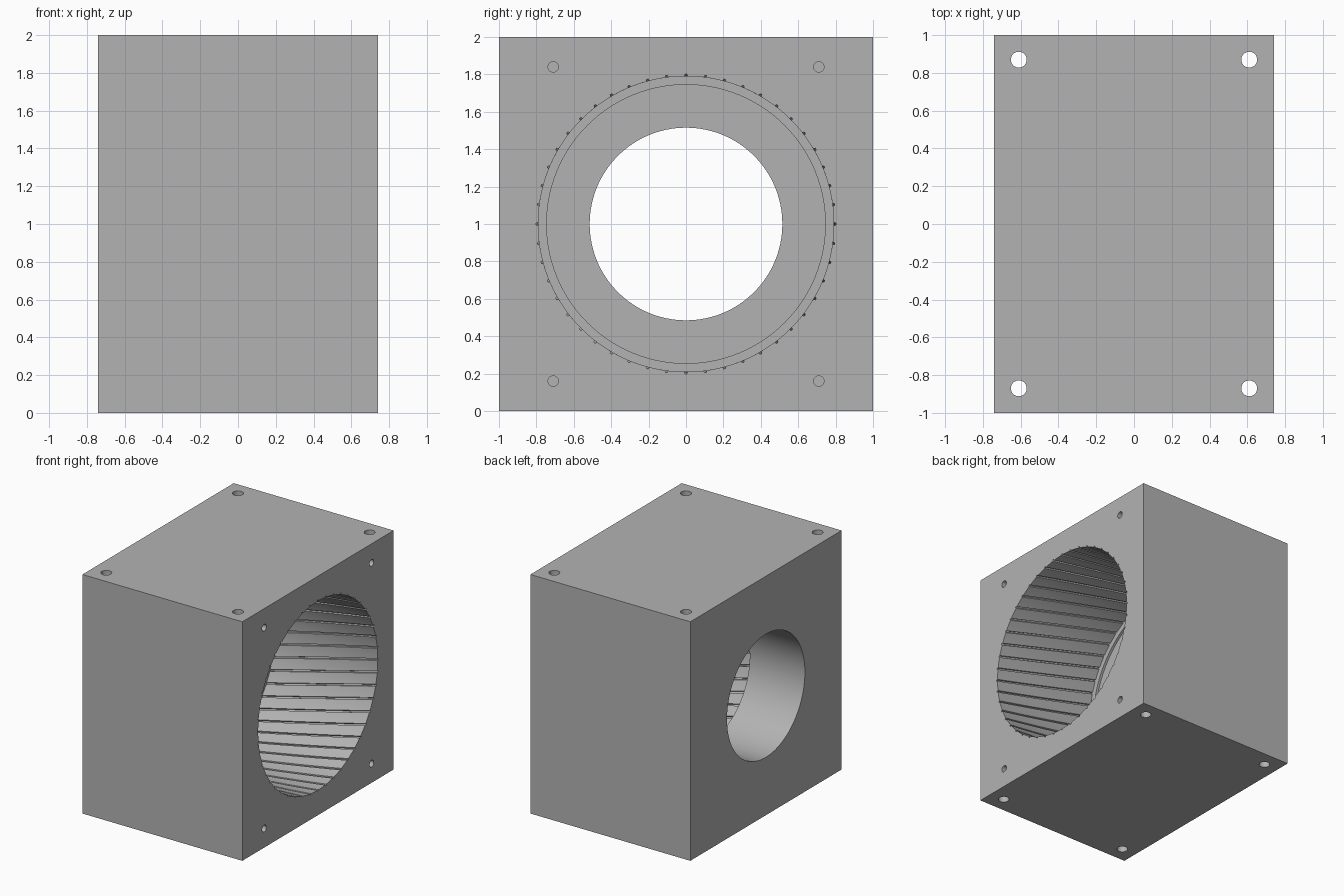
import bpy, bmesh, math
from mathutils import Matrix

if "Cube" in bpy.data.objects:
    bpy.data.objects.remove(bpy.data.objects["Cube"])

HALF_X = 0.74
BORE_R, BORE_DEPTH = 0.79, 0.95
GROOVES, TWIST = 48, 0.3

grey = bpy.data.materials.new("plain grey")
grey.use_nodes = True
grey.diffuse_color = (0.45, 0.45, 0.45, 1)
grey.node_tree.nodes["Principled BSDF"].inputs["Base Color"].default_value = grey.diffuse_color


def finish(name, bm):
    bmesh.ops.recalc_face_normals(bm, faces=bm.faces)
    mesh = bpy.data.meshes.new(name)
    bm.to_mesh(mesh)
    bm.free()
    obj = bpy.data.objects.new(name, mesh)
    mesh.materials.append(grey)
    bpy.context.collection.objects.link(obj)
    return obj


def add_rod(bm, radius, start, end, sides):
    """Cylinder between two points on a line parallel to x or z."""
    axis = end - start
    turn = axis.to_track_quat('Z', 'Y').to_matrix().to_4x4()
    bmesh.ops.create_cone(bm, cap_ends=True, segments=sides, radius1=radius,
                          radius2=radius, depth=axis.length,
                          matrix=Matrix.Translation((start + end) / 2) @ turn)


def rods(name, radius, sides, spans):
    bm = bmesh.new()
    for start, end in spans:
        add_rod(bm, radius, Matrix.Translation(start).translation,
                Matrix.Translation(end).translation, sides)
    return finish(name, bm)


def grooved_bore():
    """Loft a notched circle along x, turning as it goes deeper."""
    section = []
    step = math.tau / GROOVES
    notch = 0.016 / BORE_R
    for i in range(GROOVES):
        a = i * step
        section += [(a - notch / 2, BORE_R), (a - notch / 3, BORE_R + 0.011),
                    (a + notch / 3, BORE_R + 0.011), (a + notch / 2, BORE_R)]
        section += [(a + step * k / 4, BORE_R) for k in (1, 2, 3)]
    bm = bmesh.new()
    rings = []
    layers = 20
    for j in range(layers + 1):
        depth = -0.05 + (BORE_DEPTH + 0.05) * j / layers
        rings.append([bm.verts.new((HALF_X - depth,
                                    r * math.cos(a - TWIST * depth),
                                    1 + r * math.sin(a - TWIST * depth)))
                      for a, r in section])
    n = len(section)
    for low, high in zip(rings, rings[1:]):
        for i in range(n):
            k = (i + 1) % n
            bm.faces.new((low[i], low[k], high[k], high[i]))
    bm.faces.new(rings[0])
    bm.faces.new(rings[-1])
    return finish("bore_cutter", bm)


# Solid block
bm = bmesh.new()
bmesh.ops.create_cube(bm, size=1, matrix=Matrix.Translation((0, 0, 1))
                      @ Matrix.Diagonal((2 * HALF_X, 2, 2, 1)))
block = finish("bored_block", bm)

# Cutters: grooved bore, shallow seat, rear opening, bolt holes, face holes
floor_x = HALF_X - BORE_DEPTH
cutters = [
    grooved_bore(),
    rods("seat_cutter", 0.745, 128, [((floor_x - 0.02, 0, 1), (0.2, 0, 1))]),
    rods("rear_opening_cutter", 0.515, 128, [((-1, 0, 1), (0.3, 0, 1))]),
    rods("bolt_hole_cutter", 0.042, 32,
         [((x, y, -0.1), (x, y, 2.1)) for x in (-0.61, 0.61) for y in (-0.87, 0.87)]),
    rods("face_hole_cutter", 0.028, 32,
         [((HALF_X - 0.2, y, z), (HALF_X + 0.1, y, z))
          for y in (-0.71, 0.71) for z in (0.16, 1.84)]),
]
bpy.ops.object.select_all(action='DESELECT')
block.select_set(True)
bpy.context.view_layer.objects.active = block
for cutter in cutters:
    cut = block.modifiers.new(cutter.name, 'BOOLEAN')
    cut.operation, cut.solver, cut.object = 'DIFFERENCE', 'EXACT', cutter
    bpy.ops.object.modifier_apply(modifier=cut.name)
    bpy.data.objects.remove(cutter)

# Smooth round walls, crisp edges
bpy.ops.object.shade_smooth_by_angle(angle=math.radians(25))
